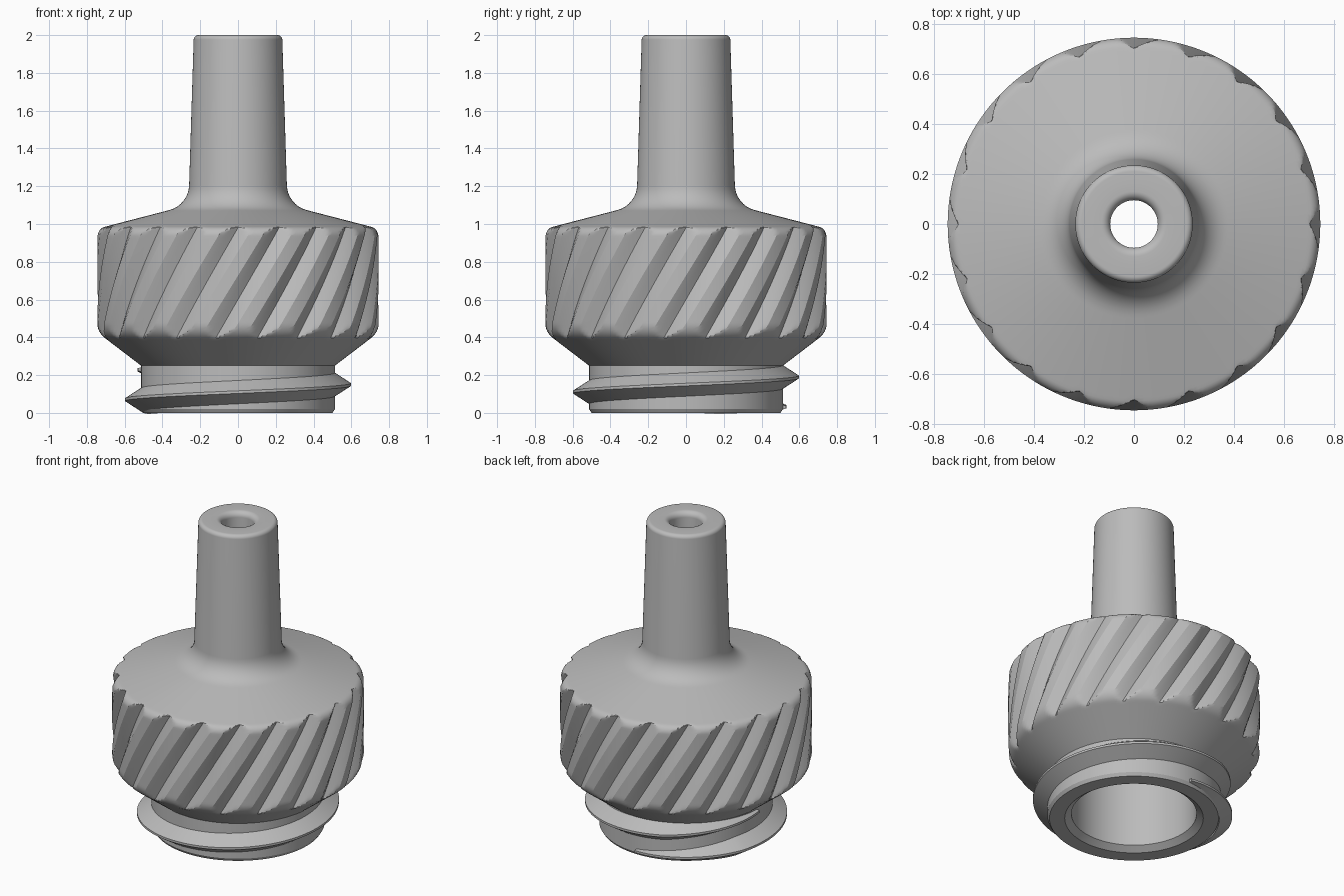
import bpy, bmesh, math
from mathutils import Vector

if "Cube" in bpy.data.objects:
    bpy.data.objects.remove(bpy.data.objects["Cube"], do_unlink=True)

grey = bpy.data.materials.new("satin grey")
grey.use_nodes = True
grey.diffuse_color = (0.5, 0.5, 0.5, 1)
grey.node_tree.nodes["Principled BSDF"].inputs["Base Color"].default_value = (0.5, 0.5, 0.5, 1)

GROOVES = 20
PER_GROOVE = 12
COLUMNS = GROOVES * PER_GROOVE
TWIST = math.radians(27)


def finish(name, bm):
    mesh = bpy.data.meshes.new(name)
    bm.to_mesh(mesh)
    bm.free()
    mesh.materials.append(grey)
    obj = bpy.data.objects.new(name, mesh)
    bpy.context.collection.objects.link(obj)
    bpy.ops.object.select_all(action="DESELECT")
    obj.select_set(True)
    bpy.context.view_layer.objects.active = obj
    bpy.ops.object.shade_smooth_by_angle(angle=math.radians(25))
    return obj


def rounded(corners, steps=8):
    """Turn (radius, height, fillet) corners into a profile with round fillets."""
    out = []
    for i, (x, z, fillet) in enumerate(corners):
        p = Vector((x, z))
        if not fillet:
            out.append(p)
            continue
        a = (Vector(corners[i - 1][:2]) - p).normalized()
        b = (Vector(corners[i + 1][:2]) - p).normalized()
        half = a.angle(b) / 2
        center = p + (a + b).normalized() * fillet / math.sin(half)
        start = p + a * fillet / math.tan(half) - center
        end = p + b * fillet / math.tan(half) - center
        sweep = start.angle(end)
        for k in range(steps + 1):
            t = k / steps
            out.append(center + (start * math.sin((1 - t) * sweep)
                                 + end * math.sin(t * sweep)) / math.sin(sweep))
    return out


def subdivided(profile, low, high, step):
    """Add rows where the grip needs them."""
    out = [profile[0]]
    for a, b in zip(profile, profile[1:]):
        inside = low < (a.y + b.y) / 2 < high
        n = max(1, math.ceil((b - a).length / step)) if inside else 1
        out += [a.lerp(b, k / n) for k in range(1, n + 1)]
    return out


def lathe(name, profile, place):
    bm = bmesh.new()
    rows = [[bm.verts.new(place(p, c)) for c in range(COLUMNS)] for p in profile]
    for low, high in zip(rows, rows[1:]):
        for c in range(COLUMNS):
            d = (c + 1) % COLUMNS
            bm.faces.new((low[c], low[d], high[d], high[c]))
    return finish(name, bm)


def polar(r, angle, z):
    return (r * math.cos(angle), r * math.sin(angle), z)


def plain(p, column):
    return polar(p.x, math.tau * column / COLUMNS, p.y)


def fluted(p, column):
    """Cut V grooves that follow a steep helix into the grip."""
    z = min(max(p.y, 0.36), 0.99)
    angle = math.tau * column / COLUMNS + TWIST * (z - 0.98) / 0.57
    off = column % PER_GROOVE
    off = min(off, PER_GROOVE - off)
    return polar(min(p.x, 0.702 + 0.011 * off), angle, p.y)


# Outer body: neck, cone, fluted grip, shoulder and tapered stem
outer = rounded([
    (0.50, 0, 0), (0.513, 0.02, 0), (0.513, 0.25, 0),
    (0.745, 0.427, 0.10), (0.745, 0.975, 0.05),
    (0.262, 1.10, 0.14), (0.234, 2.0, 0.025), (0.16, 2.0, 0)])
lathe("body", subdivided(outer, 0.3, 1.04, 0.014), fluted)

# Inner bore: stem lip, narrow channel, wide chamber and bottom rim
inner = rounded([
    (0.16, 2.0, 0), (0.095, 2.0, 0.035), (0.095, 1.2, 0),
    (0.37, 0.85, 0), (0.37, 0.03, 0), (0.41, 0, 0), (0.50, 0, 0)])
lathe("bore", inner, plain)

# Screw thread: a helical ridge that fades out at both ends
bm = bmesh.new()
sections = []
START, END, FADE = -270, 180, 70
STEPS = 180
for k in range(STEPS + 1):
    deg = START + (END - START) * k / STEPS
    size = min(1, 0.2 + 0.8 * min(deg - START, END - deg) / FADE)
    z = 0.15 + 0.16 * deg / 360
    tip = 0.513 + 0.085 * size
    half = 0.067 * size
    sections.append([bm.verts.new(polar(r, math.radians(deg), z + dz)) for r, dz in
                     ((0.505, -half), (tip, -0.007), (tip, 0.007), (0.505, half))])
for a, b in zip(sections, sections[1:]):
    for i in range(4):
        j = (i + 1) % 4
        bm.faces.new((a[i], b[i], b[j], a[j]))
bm.faces.new(sections[0])
bm.faces.new(sections[-1][::-1])
bmesh.ops.recalc_face_normals(bm, faces=bm.faces)
finish("screw_thread", bm)
